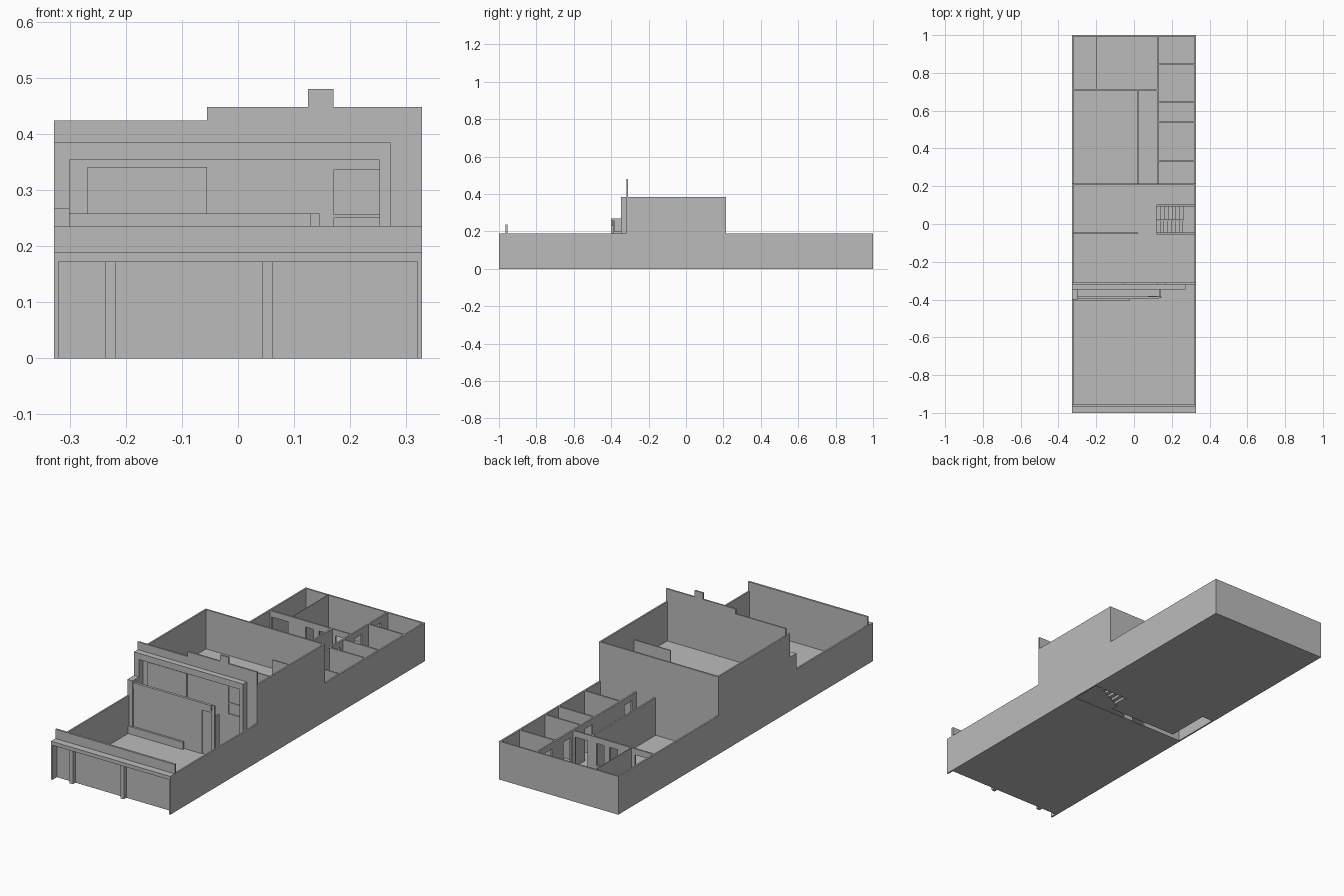
import bpy

cube = bpy.data.objects.get("Cube")
if cube:
    bpy.data.objects.remove(cube, do_unlink=True)

grey = bpy.data.materials.new("plain_grey")
grey.use_nodes = True
COLOUR = (0.5, 0.5, 0.5, 1)
grey.diffuse_color = COLOUR
grey.node_tree.nodes["Principled BSDF"].inputs["Base Color"].default_value = COLOUR

W = 0.328    # half width of the building
T = 0.008    # wall thickness
LOW, HIGH, DECK = 0.19, 0.385, 0.19


def build(name, boxes):
    """One object made of boxes given as (x0, x1, y0, y1, z0, z1)."""
    verts, faces = [], []
    for x0, x1, y0, y1, z0, z1 in boxes:
        n = len(verts)
        verts += [(x, y, z) for z in (z0, z1)
                  for x, y in ((x0, y0), (x1, y0), (x1, y1), (x0, y1))]
        faces += [(n + 3, n + 2, n + 1, n), (n + 4, n + 5, n + 6, n + 7)]
        for i in range(4):
            j = (i + 1) % 4
            faces.append((n + i, n + j, n + 4 + j, n + 4 + i))
    mesh = bpy.data.meshes.new(name)
    mesh.from_pydata(verts, [], faces)
    mesh.materials.append(grey)
    obj = bpy.data.objects.new(name, mesh)
    bpy.context.collection.objects.link(obj)
    return obj


def wall(name, axis, at, start, end, z0, z1, openings=(), t=T):
    """Straight wall with openings given as (start, end, sill, head)."""
    spans, pos = [], start
    for a, b, sill, head in openings:
        spans += [(pos, a, z0, z1), (a, b, z0, sill), (a, b, head, z1)]
        pos = b
    spans.append((pos, end, z0, z1))
    boxes = []
    for a, b, lo, hi in spans:
        if b - a > 0.001 and hi - lo > 0.001:
            across = (at - t / 2, at + t / 2)
            boxes.append((a, b, *across, lo, hi) if axis == "x"
                         else (*across, a, b, lo, hi))
    return build(name, boxes)


# Side walls, low at both ends and tall in the middle
for side, x in (("left", W - T / 2), ("right", -W + T / 2)):
    wall(side + "_front_wall", "y", x, -1, -0.32, 0, LOW)
    wall(side + "_middle_wall", "y", x, -0.32, 0.215, 0, HIGH)
    wall(side + "_back_wall", "y", x, 0.215, 1, 0, LOW)
wall("rear_wall", "x", 1 - T / 2, -W, W, 0, LOW)
wall("middle_rear_wall", "x", 0.211, -W, W, 0, HIGH)

# Ground floor with openings under the stair and by the right wall
build("ground_floor", [
    (-W, W, -0.965, -0.05, 0, 0.003),
    (-W, W, 0.2, 1, 0, 0.003),
    (-0.26, 0.12, -0.02, 0.2, 0, 0.003),
    (0.12, W, 0.1, 0.2, 0, 0.003),
])

# Upper floor with stair opening
build("upper_floor", [
    (-W, 0.12, -0.31, 0.21, DECK - 0.01, DECK),
    (0.12, W, -0.31, -0.05, DECK - 0.01, DECK),
    (0.12, W, 0.1, 0.21, DECK - 0.01, DECK),
])

# Street front: wall, canopy beam and posts
wall("street_wall", "x", -0.96, -W, W, 0, 0.236, t=0.01)
build("street_beam", [(-W, W, -1, -0.965, 0.172, LOW)])
build("street_posts", [(x, x + 0.019, -0.985, -0.965, 0, 0.172)
                       for x in (-0.237, 0.043)])

# Courtyard front: screen wall, door, return, low bench and corner pier
wall("screen_wall", "x", -0.387, -0.32, 0.145, 0, 0.258,
     [(0.075, 0.125, 0, 0.22)])
build("screen_door", [(0.075, 0.125, -0.385, -0.381, 0, 0.22)])
build("screen_header", [(-0.3, 0.13, -0.396, -0.39, 0.23, 0.258)])
wall("screen_return", "y", 0.137, -0.385, -0.345, 0, 0.2)
build("low_bench_wall", [(-0.32, -0.02, -0.405, -0.395, 0, 0.04)])
build("corner_pier", [(-W, -0.3, -0.4, -0.345, 0, 0.268)])

# Main front: wall with stepped parapet
wall("main_front_wall", "x", -0.315, -W, W, 0, HIGH,
     [(0.17, 0.252, 0.2, 0.336)])
build("parapet", [
    (-W, -0.055, -0.319, -0.311, HIGH, 0.424),
    (-0.055, W, -0.319, -0.311, HIGH, 0.448),
    (0.125, 0.17, -0.319, -0.311, 0.448, 0.48),
])
build("front_window_panels", [
    (-0.268, -0.055, -0.326, -0.319, 0.2, 0.341),
    (0.17, 0.252, -0.314, -0.311, 0.2, 0.336),
    (0.17, 0.252, -0.317, -0.311, 0.25, 0.256),
])
build("front_portal", [
    (-W, 0.272, -0.348, -0.319, 0.354, HIGH),
    (0.252, 0.272, -0.348, -0.319, 0, 0.354),
    (-W, -0.3, -0.348, -0.319, 0, 0.354),
])

# Cross wall and stair rails in the middle block
wall("cross_wall", "x", -0.05, -W, 0.02, 0, 0.22, [(-0.1, -0.03, 0, 0.16)])
for y in (-0.052, 0.1):
    wall("stair_rail", "x", y, 0.12, W - T, DECK - 0.01, 0.295, t=0.006)

# Two-flight stair with landing
STEPS = 7
run, rise = 0.14 / STEPS, DECK / 2 / (STEPS + 1)
steps = [(0.26, W - T, -0.048, 0.096, 0.085, 0.095)]
for i in range(STEPS):
    x, z = 0.12 + i * run, (i + 1) * rise
    steps.append((x, x + run, 0.022, 0.096, z - rise, z))
    x, z = 0.26 - i * run, DECK / 2 + (i + 1) * rise
    steps.append((x - run, x, -0.048, 0.018, z - rise, z))
build("stair", steps)

# Back room partitions
wall("hall_wall", "y", 0.125, 0.215, 1 - T, 0, LOW,
     [(0.25, 0.31, 0, 0.16), (0.56, 0.62, 0, 0.16),
      (0.73, 0.79, 0, 0.16), (0.88, 0.94, 0, 0.16)])
wall("long_room_wall", "y", 0.02, 0.215, 0.707, 0, LOW)
wall("rear_room_wall", "x", 0.711, -W + T, 0.125, 0, LOW,
     [(-0.31, -0.22, 0.06, 0.16), (-0.125, -0.08, 0, 0.16),
      (-0.05, -0.01, 0.05, 0.16), (0.04, 0.11, 0, 0.16)])
wall("rear_thin_wall", "y", -0.2, 0.715, 1 - T, 0, LOW, t=0.004)
for y in (0.335, 0.54, 0.645, 0.845):
    wall("small_room_wall", "x", y, 0.125, W - T, 0, LOW)
